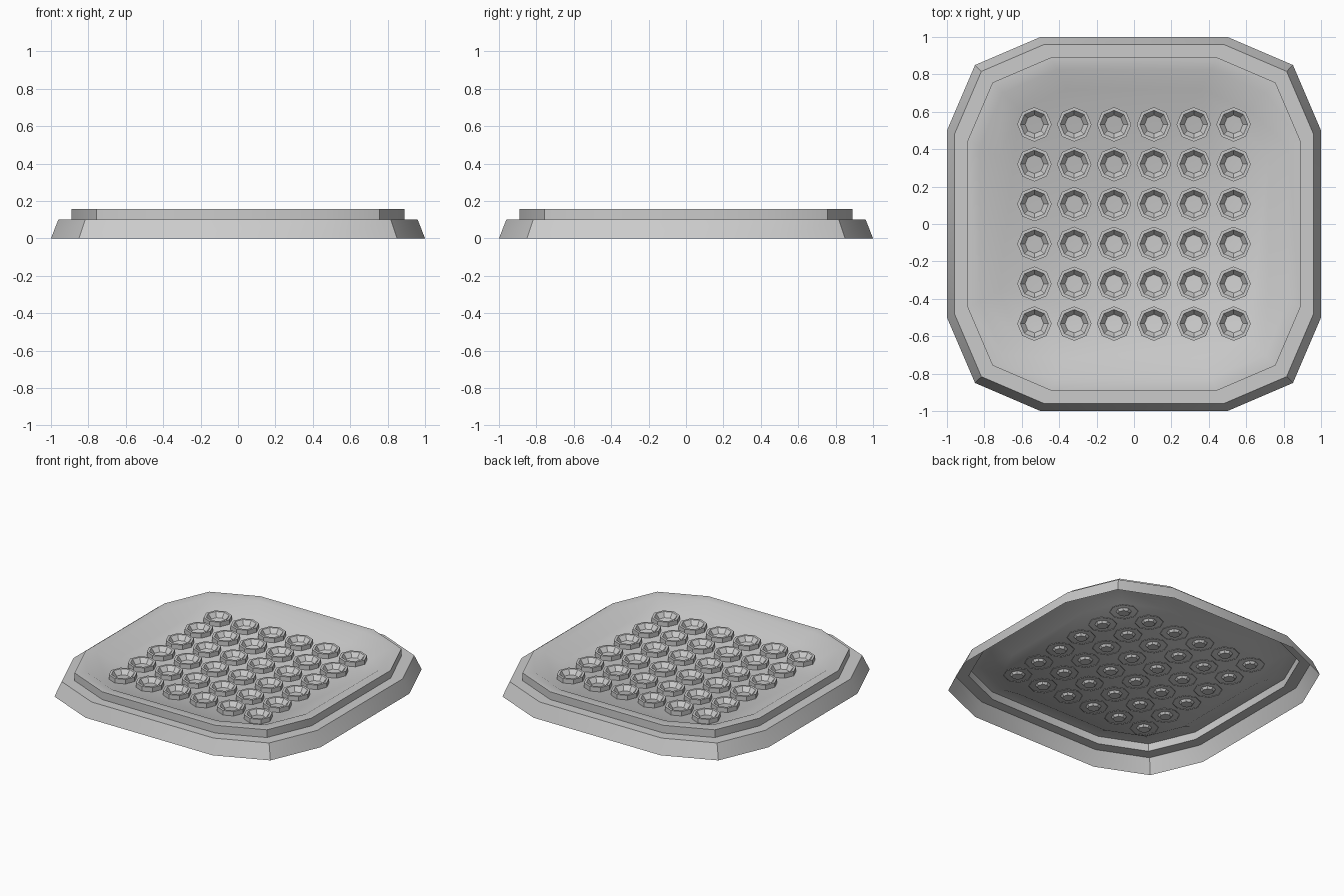
import bpy, bmesh, math

if "Cube" in bpy.data.objects:
    bpy.data.objects.remove(bpy.data.objects["Cube"])


def loft(name, outline, profile, cap):
    """Stack scaled copies of an outline as (scale, z) rings; optionally close the last ring."""
    bm = bmesh.new()
    rings = [[bm.verts.new((x * s, y * s, z)) for x, y in outline] for s, z in profile]
    n = len(outline)
    for a, b in zip(rings, rings[1:]):
        for i in range(n):
            j = (i + 1) % n
            bm.faces.new((a[i], a[j], b[j], b[i]))
    if cap:
        bm.faces.new(rings[-1])
    mesh = bpy.data.meshes.new(name)
    bm.to_mesh(mesh)
    bm.free()
    ob = bpy.data.objects.new(name, mesh)
    bpy.context.collection.objects.link(ob)
    bpy.ops.object.select_all(action='DESELECT')
    ob.select_set(True)
    bpy.context.view_layer.objects.active = ob
    bpy.ops.object.shade_smooth_by_angle(angle=math.radians(30))
    return ob


# Tray shell: twelve-sided, open underneath, stepped rim and sunken floor
quarter = [(1, -0.5), (1, 0.5), (0.85, 0.85)]
outline = []
for k in range(4):
    for x, y in quarter:
        for _ in range(k):
            x, y = -y, x
        outline.append((x, y))
FLOOR = 0.095
loft("tray", outline,
     [(1, 0), (0.96, 0.102), (0.89, 0.102), (0.89, 0.157), (0.825, 0.157), (0.72, FLOOR)], True)

# Eight-sided cups in a 6 x 6 grid: outer wall, flat rim, tapered hollow
octagon = [(math.cos(i * math.pi / 4), math.sin(i * math.pi / 4)) for i in range(8)]
cup = loft("cup", octagon,
           [(0.092, FLOOR - 0.004), (0.092, 0.127), (0.075, 0.127), (0.038, 0.08)], True)
STEP = 0.213
for row in range(6):
    for col in range(6):
        ob = cup if row == col == 0 else cup.copy()
        ob.location = ((col - 2.5) * STEP, (row - 2.5) * STEP, 0)
        if ob is not cup:
            ob.name = f"cup_{row}_{col}"
            bpy.context.collection.objects.link(ob)
